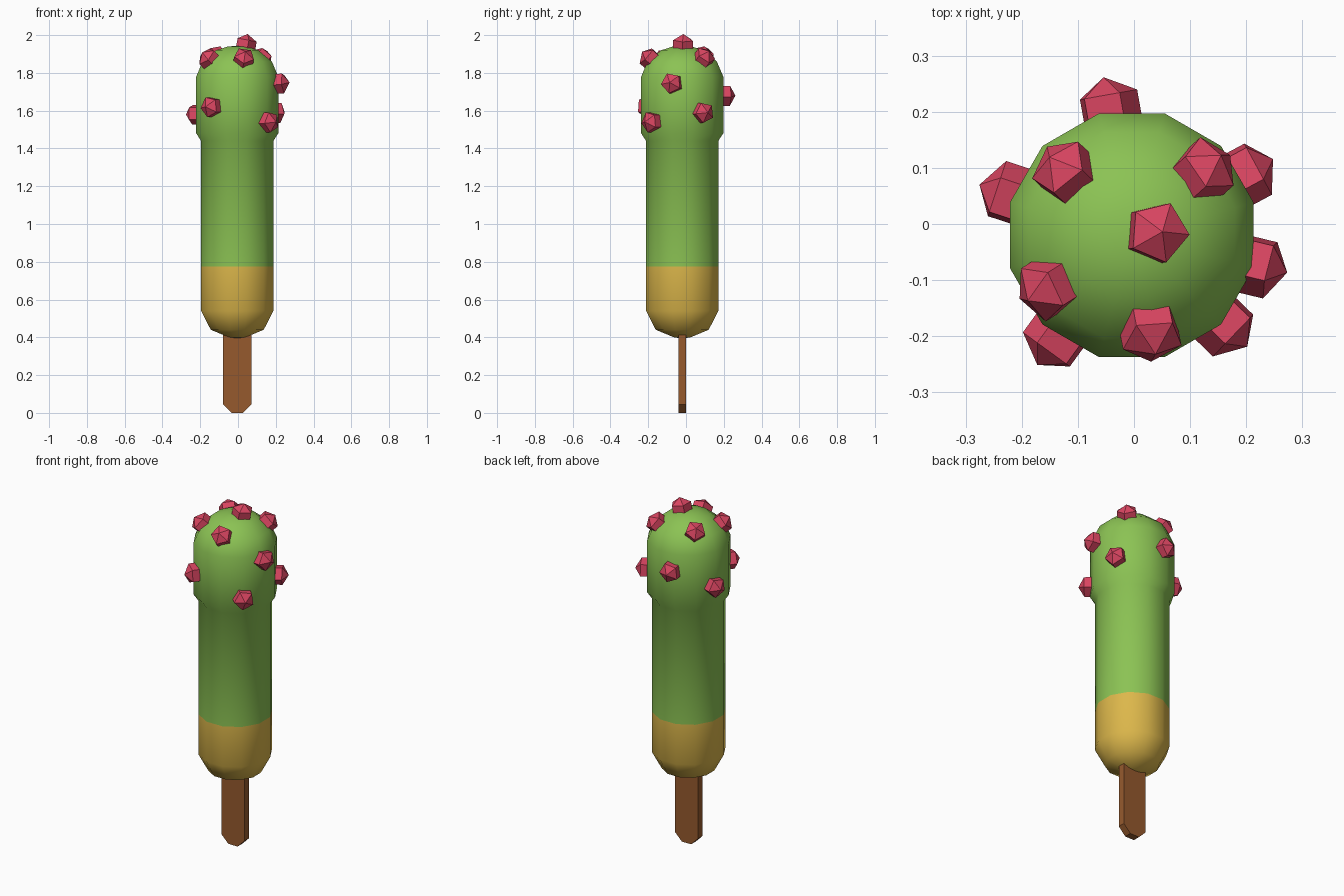
import bpy, bmesh, math
from mathutils import Vector, Matrix

if "Cube" in bpy.data.objects:
    bpy.data.objects.remove(bpy.data.objects["Cube"])

CX, CY = -0.004, -0.02


def mat(name, col):
    m = bpy.data.materials.new(name)
    m.diffuse_color = (*col, 1)
    m.use_nodes = True
    m.node_tree.nodes["Principled BSDF"].inputs["Base Color"].default_value = m.diffuse_color
    return m


GREEN = mat("green", (0.26, 0.545, 0.088))
YELLOW = mat("yellow", (0.72, 0.475, 0.07))
BROWN = mat("brown", (0.305, 0.102, 0.027))
PINK = mat("pink", (0.70, 0.06, 0.12))


def make(name, bm, mats):
    bmesh.ops.recalc_face_normals(bm, faces=bm.faces)
    me = bpy.data.meshes.new(name)
    bm.to_mesh(me)
    bm.free()
    for m in mats:
        me.materials.append(m)
    ob = bpy.data.objects.new(name, me)
    bpy.context.collection.objects.link(ob)
    return ob


# Body: twelve-sided turned profile (radius, height), yellow below the split
profile = [(0.045, 0.4), (0.145, 0.44), (0.198, 0.54), (0.198, 0.775),
           (0.198, 1.44), (0.225, 1.48), (0.225, 1.78), (0.19, 1.86),
           (0.115, 1.92), (0.05, 1.94)]
bm = bmesh.new()
N = 12
rings = []
for r, z in profile:
    rings.append([bm.verts.new((CX + r * math.cos(math.radians(15 + 30 * i)),
                                CY + r * math.sin(math.radians(15 + 30 * i)), z))
                  for i in range(N)])
for a, b in zip(rings, rings[1:]):
    for i in range(N):
        j = (i + 1) % N
        bm.faces.new((a[i], a[j], b[j], b[i]))
for ring, z in ((rings[0], 0.394), (rings[-1], 1.943)):
    pole = bm.verts.new((CX, CY, z))
    for i in range(N):
        bm.faces.new((ring[i], ring[(i + 1) % N], pole))
for f in bm.faces:
    f.smooth = True
    f.material_index = 1 if f.calc_center_median().z < 0.775 else 0
make("body", bm, [GREEN, YELLOW])

# Stick: extruded outline with chamfered lower corners
bm = bmesh.new()
outline = [(-0.03, 0), (0.03, 0), (0.075, 0.045), (0.075, 0.45),
           (-0.075, 0.45), (-0.075, 0.045)]
face = bm.faces.new([bm.verts.new((CX + x, CY - 0.021, z)) for x, z in outline])
ext = bmesh.ops.extrude_face_region(bm, geom=[face])
moved = [v for v in ext["geom"] if isinstance(v, bmesh.types.BMVert)]
bmesh.ops.translate(bm, verts=moved, vec=(0, 0.042, 0))
make("stick", bm, [BROWN])

# Knobs: faceted lumps pointing outward from the rounded head
knobs = [(0.04, -0.015, 1.95), (0.03, -0.19, 1.875), (-0.155, -0.115, 1.875),
         (-0.12, 0.09, 1.885), (0.13, 0.1, 1.885), (0.2, 0.09, 1.59),
         (0.225, -0.075, 1.745), (0.167, -0.185, 1.54), (-0.135, -0.2, 1.62),
         (-0.23, 0.055, 1.58), (-0.045, 0.21, 1.68)]
for n, p in enumerate(knobs):
    base = Vector((CX, CY, min(p[2], 1.725)))
    d = (Vector(p) - base).normalized()
    rot = d.to_track_quat('Z', 'Y').to_matrix().to_4x4()
    bm = bmesh.new()
    bmesh.ops.create_uvsphere(
        bm, u_segments=5, v_segments=3, radius=0.064,
        matrix=Matrix.Translation(base + d * 0.222) @ rot
        @ Matrix.Rotation(math.radians(25), 4, 'Z'))
    make(f"knob_{n + 1}", bm, [PINK])
